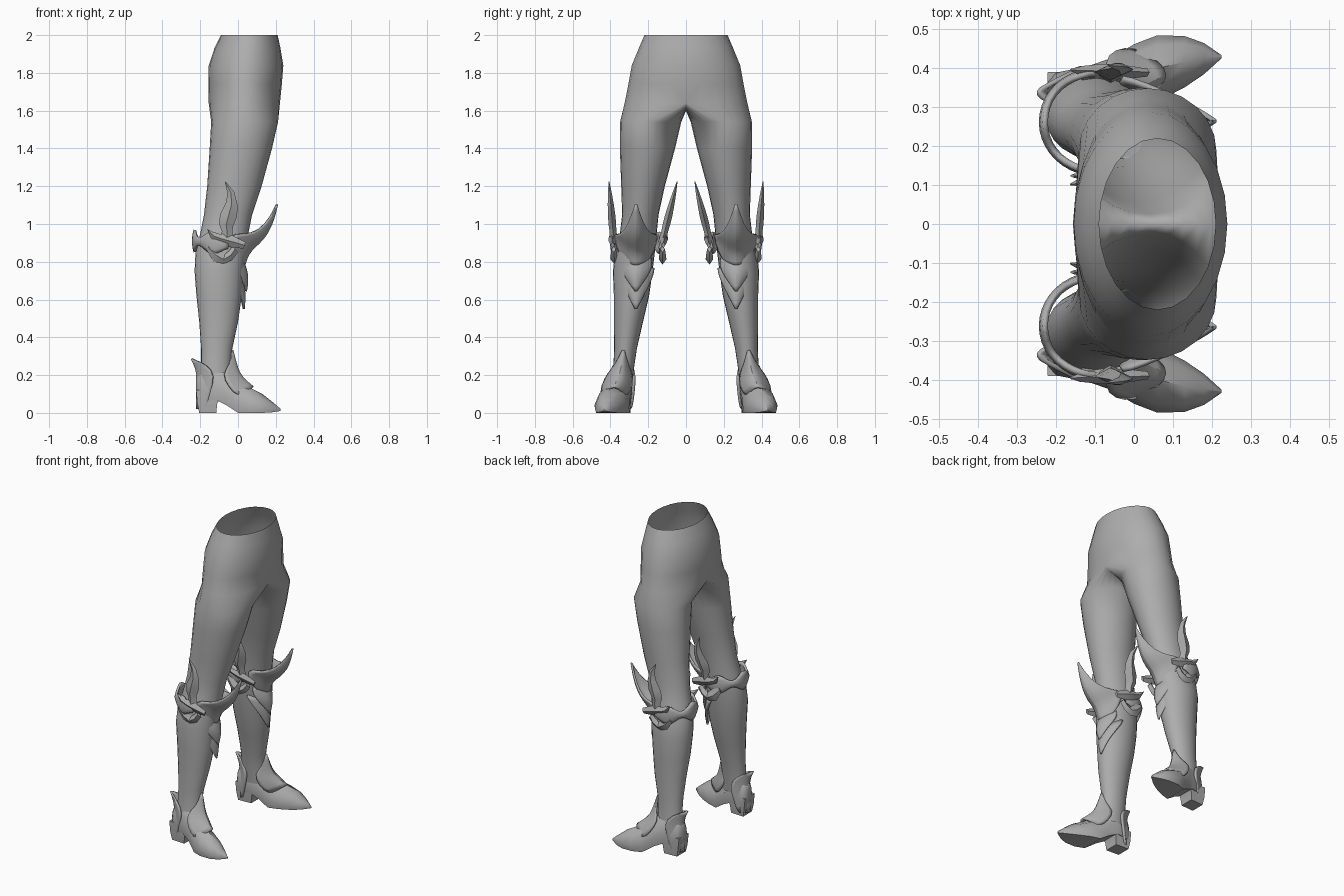
import bpy
import bmesh
from math import sin, cos, pi, radians

cube = bpy.data.objects.get("Cube")
if cube:
    bpy.data.objects.remove(cube)

grey = bpy.data.materials.new("plain grey")
grey.use_nodes = True
COLOUR = (0.42, 0.42, 0.42, 1)
grey.diffuse_color = COLOUR
grey.node_tree.nodes["Principled BSDF"].inputs["Base Color"].default_value = COLOUR


def build(name, rings, closed=True, caps=False, thick=0, subdiv=0, angle=50):
    """Loft rings of points into a part and mirror it to the other leg."""
    bm = bmesh.new()
    rows = [[bm.verts.new(p) for p in ring] for ring in rings]
    for a, b in zip(rows, rows[1:]):
        n = min(len(a), len(b))
        for i in range(n if closed else n - 1):
            j = (i + 1) % n
            bm.faces.new((a[i], a[j], b[j], b[i]))
    if caps:
        bm.faces.new(rows[0])
        bm.faces.new(rows[-1])
    bmesh.ops.recalc_face_normals(bm, faces=bm.faces)
    return finish(name, bm, thick, subdiv, angle)


def finish(name, bm, thick=0, subdiv=0, angle=50):
    mesh = bpy.data.meshes.new(name)
    bm.to_mesh(mesh)
    bm.free()
    mesh.materials.append(grey)
    ob = bpy.data.objects.new(name, mesh)
    bpy.context.collection.objects.link(ob)
    mirror = ob.modifiers.new("mirror", "MIRROR")
    mirror.use_axis = (False, True, False)
    mirror.merge_threshold = 0.0005
    if subdiv:
        ob.modifiers.new("smooth", "SUBSURF").levels = subdiv
        ob.modifiers["smooth"].render_levels = subdiv
    if thick:
        shell = ob.modifiers.new("shell", "SOLIDIFY")
        shell.thickness = thick
        shell.offset = 0
    bpy.ops.object.select_all(action="DESELECT")
    ob.select_set(True)
    bpy.context.view_layer.objects.active = ob
    bpy.ops.object.shade_smooth_by_angle(angle=radians(angle))
    return ob


# Trousers: half hip rings that split into a full leg ring at the crotch
N = 24
Q = N // 4
hips = [  # z, back x, front x, outer y
    (2.0, -.09, .21, .22), (1.93, -.125, .225, .25), (1.84, -.155, .24, .287),
    (1.74, -.157, .232, .305)]
legs = [  # z, back x, front x, inner y, outer y
    (1.54, -.142, .212, .025, .349), (1.4, -.15, .18, .058, .35),
    (1.2, -.163, .125, .112, .343), (1.05, -.18, .075, .145, .338),
    (.95, -.2, .055, .155, .35), (.85, -.225, .04, .165, .375),
    (.75, -.23, .03, .177, .387), (.62, -.22, .02, .195, .382),
    (.48, -.205, 0, .228, .382), (.34, -.195, -.03, .26, .38),
    (.24, -.195, -.04, .275, .385), (.14, -.2, -.03, .285, .395)]

bm = bmesh.new()
rows = []
for z, back, front, out in hips + [(1.64, -.155, .222, .325)]:
    cx, rx = (front + back) / 2, (front - back) / 2
    rows.append([bm.verts.new((cx + rx * sin(k * pi / 2 / Q), out * max(0, cos(k * pi / 2 / Q)), z))
                 for k in range(-Q, Q + 1)])
# Saddle between the legs
saddle = [bm.verts.new((cx + rx * sin(k * pi / 2 / Q), 0, 1.64 - .04 * abs(cos(k * pi / 2 / Q))))
          for k in range(Q + 1, 3 * Q)]
for a, b in zip(rows, rows[1:]):
    for i in range(2 * Q):
        bm.faces.new((a[i], a[i + 1], b[i + 1], b[i]))
last = rows[-1] + saddle
for z, back, front, inner, out in legs:
    cx, rx = (front + back) / 2, (front - back) / 2
    cy, ry = (inner + out) / 2, (out - inner) / 2
    ring = [bm.verts.new((cx + rx * sin(k * 2 * pi / N), cy + ry * cos(k * 2 * pi / N), z))
            for k in range(-Q, 3 * Q)]
    for i in range(N):
        j = (i + 1) % N
        bm.faces.new((last[i], last[j], ring[j], ring[i]))
    last = ring
bmesh.ops.recalc_face_normals(bm, faces=bm.faces)
finish("trousers", bm, angle=80)

# Shoe: sections from heel to pointed toe
shoe = []
for x, cy, hw, zb, zt in [
        (-.222, .335, .03, .08, .2), (-.2, .337, .052, .06, .24), (-.12, .345, .06, .07, .26),
        (-.06, .36, .066, .04, .23), (0, .38, .082, 0, .17), (.06, .4, .085, 0, .135),
        (.13, .417, .066, 0, .1), (.18, .425, .04, .003, .06), (.225, .43, .004, .01, .022)]:
    zs = zb + (zt - zb) * .3
    shoe.append([(x, cy - hw * .9, zb), (x, cy - hw, zs), (x, cy - hw * .7, zb + (zt - zb) * .75),
                 (x, cy, zt), (x, cy + hw * .7, zb + (zt - zb) * .75), (x, cy + hw, zs),
                 (x, cy + hw * .9, zb)])
build("shoe", shoe, caps=True)

# Heel block
build("shoe_heel", [[(xa, .34 - h, z), (xa, .34 + h, z), (xb, .345 + h, z), (xb, .345 - h, z)]
                    for z, xa, xb, h in [(0, -.205, -.115, .045), (.05, -.215, -.11, .05),
                                         (.12, -.222, -.07, .05)]], caps=True, angle=30)


# Ridged plates: rows of ridge x, ridge z, half width, edge x, edge z
def plate(name, cy, rows, lean=0):
    rings = []
    for rx, rz, hw, ex, ez in rows:
        ring = []
        for s in (-1, -.75, -.4, 0, .4, .75, 1):
            t = abs(s) ** 1.7
            ring.append((rx + (ex - rx) * t, cy + hw * s + lean * rx, rz + (ez - rz) * t))
        rings.append(ring)
    build(name, rings, closed=False, thick=.012, subdiv=1, angle=40)


plate("knee_guard", .265, [
    (.207, 1.105, .002, .204, 1.105), (.19, 1.03, .022, .175, 1.04), (.16, .95, .055, .115, .965),
    (.115, .895, .095, .03, .94), (.075, .855, .118, -.045, .955), (.05, .82, .095, -.03, .85),
    (.035, .78, .045, .005, .79)])
plate("upper_shin_plate", .265, [
    (.025, .81, .075, -.03, .84), (.05, .755, .09, -.02, .775), (.053, .7, .05, .02, .715),
    (.042, .645, .002, .04, .645)])
plate("lower_shin_plate", .265, [
    (.025, .73, .1, -.07, .78), (.035, .67, .085, -.03, .71), (.037, .61, .045, .01, .64),
    (.03, .55, .002, .028, .55)])
plate("ankle_guard", .345, [
    (-.03, .33, .003, -.033, .33), (-.01, .26, .03, -.04, .255), (.01, .21, .062, -.085, .21),
    (.045, .17, .082, -.05, .14), (.085, .14, .065, .0, .085)], lean=.45)
plate("heel_guard", .337, [
    (-.245, .288, .012, -.235, .283), (-.222, .235, .05, -.165, .255),
    (-.217, .17, .068, -.12, .2), (-.224, .1, .06, -.15, .1), (-.22, .02, .048, -.17, .02)])

# Band around the back of the knee with a wavy edge
band = []
for k in range(25):
    a = radians(-105 + 210 * k / 24)
    wave = .02 * cos(a * 5)
    ring = []
    for f in (-1, -.6, 0, .6, 1):
        r = 1 + .07 * (1 - f * f)
        ring.append((-.09 - .138 * r * cos(a), .262 + .125 * r * sin(a),
                     .895 + .015 * cos(a) + f * (.038 + wave)))
    band.append(ring)
build("knee_band", band, closed=False, thick=.014, angle=40)


# Blades on both sides of the knee: rows of rear x, z, front x, z, thickness
def blades(name, rows, out=0):
    for side in ("outer", "inner"):
        rings = []
        for ax, az, bx, bz, t in rows:
            ring = []
            for f, d in ((0, 0), (.5, t), (1, 0), (.5, -t)):
                x, z = ax + (bx - ax) * f, az + (bz - az) * f
                y = .382 + out + .08 * (z - .9) if side == "outer" else .128 - out - .25 * max(0, z - .9)
                ring.append((x, y + d, z))
            rings.append(ring)
        build(side + "_" + name, rings, caps=True, angle=35)


blades("knee_horn", [
    (-.07, 1.225, -.066, 1.225, .002), (-.055, 1.16, -.02, 1.17, .01),
    (-.065, 1.11, -.002, 1.1, .016), (-.095, 1.05, -.005, 1.04, .02),
    (-.1, 1, -.025, .99, .02), (-.085, .96, -.03, .96, .018), (-.1, .91, -.02, .91, .02)])
blades("knee_hook", [
    (-.165, .975, -.16, .97, .003), (-.14, .92, -.115, .95, .014), (-.09, .895, -.07, .945, .02),
    (-.03, .875, -.02, .935, .018), (.03, .87, .04, .905, .01)], .008)
blades("knee_scroll", [
    (-.165, .86, -.15, .89, .004), (-.13, .8, -.105, .87, .016), (-.08, .785, -.07, .84, .02),
    (-.03, .81, -.045, .86, .018), (.0, .85, -.03, .885, .012)], .004)
